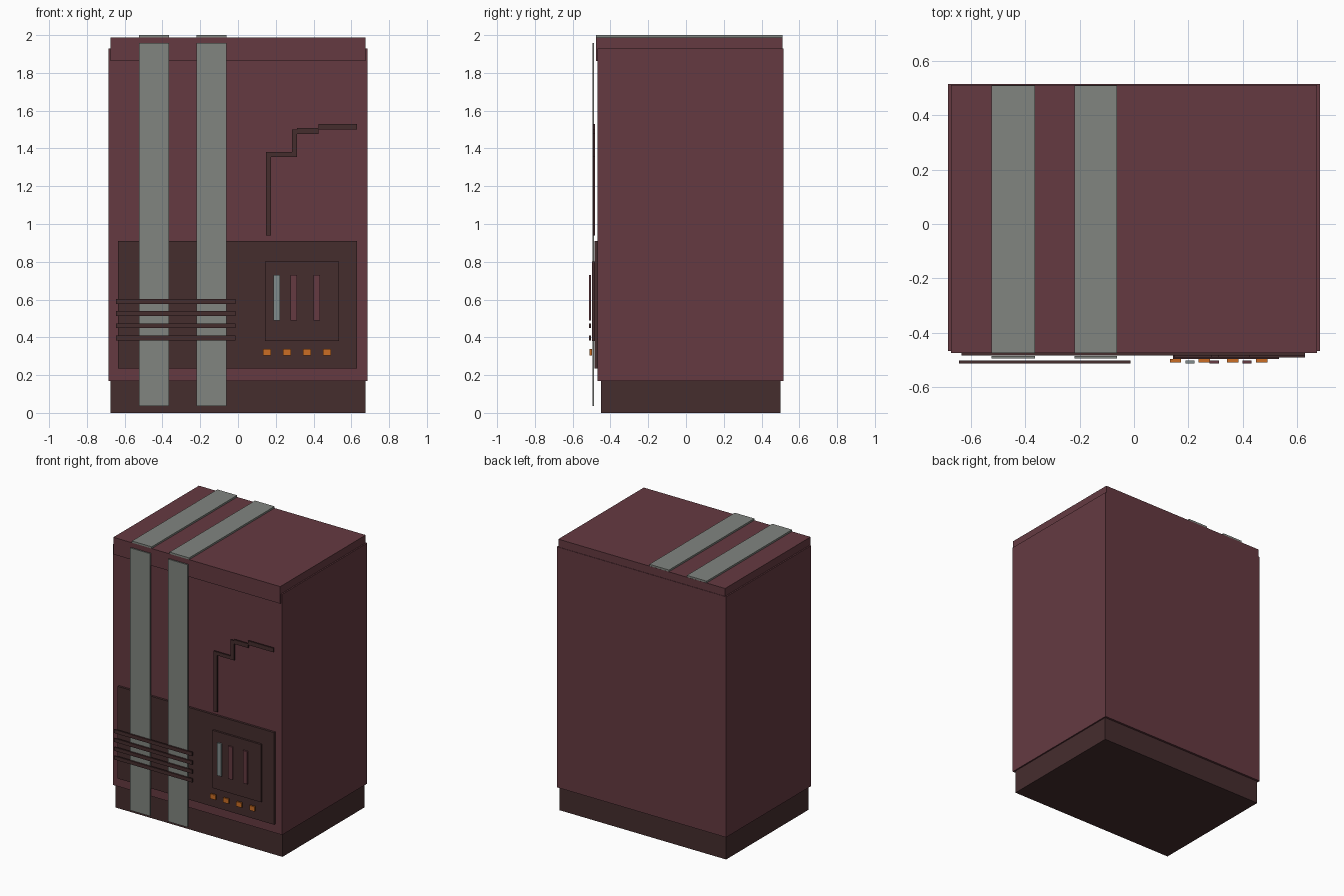
import bpy
import bmesh

cube = bpy.data.objects.get("Cube")
if cube:
    bpy.data.objects.remove(cube, do_unlink=True)


def material(name, r, g, b):
    mat = bpy.data.materials.new(name)
    mat.use_nodes = True
    mat.diffuse_color = (r, g, b, 1)
    node = next(n for n in mat.node_tree.nodes if n.type == "BSDF_PRINCIPLED")
    node.inputs["Base Color"].default_value = (r, g, b, 1)
    node.inputs["Roughness"].default_value = 0.7
    return mat


maroon = material("maroon", 0.13, 0.042, 0.053)
dark = material("dark brown", 0.06, 0.026, 0.027)
grey = material("warm grey", 0.22, 0.235, 0.216)
steel = material("steel grey", 0.22, 0.26, 0.26)
orange = material("orange", 0.6, 0.155, 0.018)


def boxes(name, mat, *extents):
    """One object made of boxes, each given as x, y and z ranges."""
    bm = bmesh.new()
    for ranges in extents:
        made = bmesh.ops.create_cube(bm, size=1)
        for v in made["verts"]:
            v.co = [(lo + hi) / 2 + c * (hi - lo) for c, (lo, hi) in zip(v.co, ranges)]
    mesh = bpy.data.meshes.new(name)
    bm.to_mesh(mesh)
    bm.free()
    mesh.materials.append(mat)
    obj = bpy.data.objects.new(name, mesh)
    bpy.context.collection.objects.link(obj)
    return obj


# Cabinet
boxes("plinth", dark, ((-0.675, 0.675), (-0.45, 0.5), (0, 0.175)))
boxes("body", maroon, ((-0.685, 0.685), (-0.468, 0.515), (0.17, 1.93)))
boxes("lid", maroon, ((-0.675, 0.675), (-0.476, 0.512), (1.862, 1.987)))

# Straps down the front and over the lid
for side, span in (("right", (-0.525, -0.365)), ("left", (-0.22, -0.062))):
    boxes(side + "_front_strap", grey, (span, (-0.496, -0.486), (0.037, 1.957)))
    boxes(side + "_top_strap", grey, (span, (-0.476, 0.511), (1.985, 2.0)))

# Control panel
boxes("lower_panel", dark, ((-0.635, 0.63), (-0.484, -0.466), (0.236, 0.91)))
boxes("control_plate", dark, ((0.143, 0.535), (-0.498, -0.48), (0.38, 0.802)))
for i, (x, mat) in enumerate(((0.206, steel), (0.296, maroon), (0.416, maroon))):
    boxes(f"slider_{i + 1}", mat, ((x - 0.017, x + 0.017), (-0.513, -0.502), (0.49, 0.729)))
for i in range(4):
    x = 0.153 + i * 0.1057
    boxes(f"button_{i + 1}", orange, ((x - 0.021, x + 0.021), (-0.511, -0.498), (0.305, 0.339)))

# Grille bars across the straps
for i in range(4):
    z = 0.397 + i * 0.0645
    boxes(f"grille_bar_{i + 1}", dark, ((-0.645, -0.013), (-0.513, -0.502), (z - 0.013, z + 0.013)))

# Stepped trim on the upper door
depth = (-0.492, -0.482)
boxes("stepped_trim", dark,
      ((0.147, 0.175), depth, (0.94, 1.356)),
      ((0.147, 0.312), depth, (1.356, 1.381)),
      ((0.285, 0.312), depth, (1.381, 1.5)),
      ((0.312, 0.425), depth, (1.477, 1.508)),
      ((0.425, 0.63), depth, (1.5, 1.53)))
